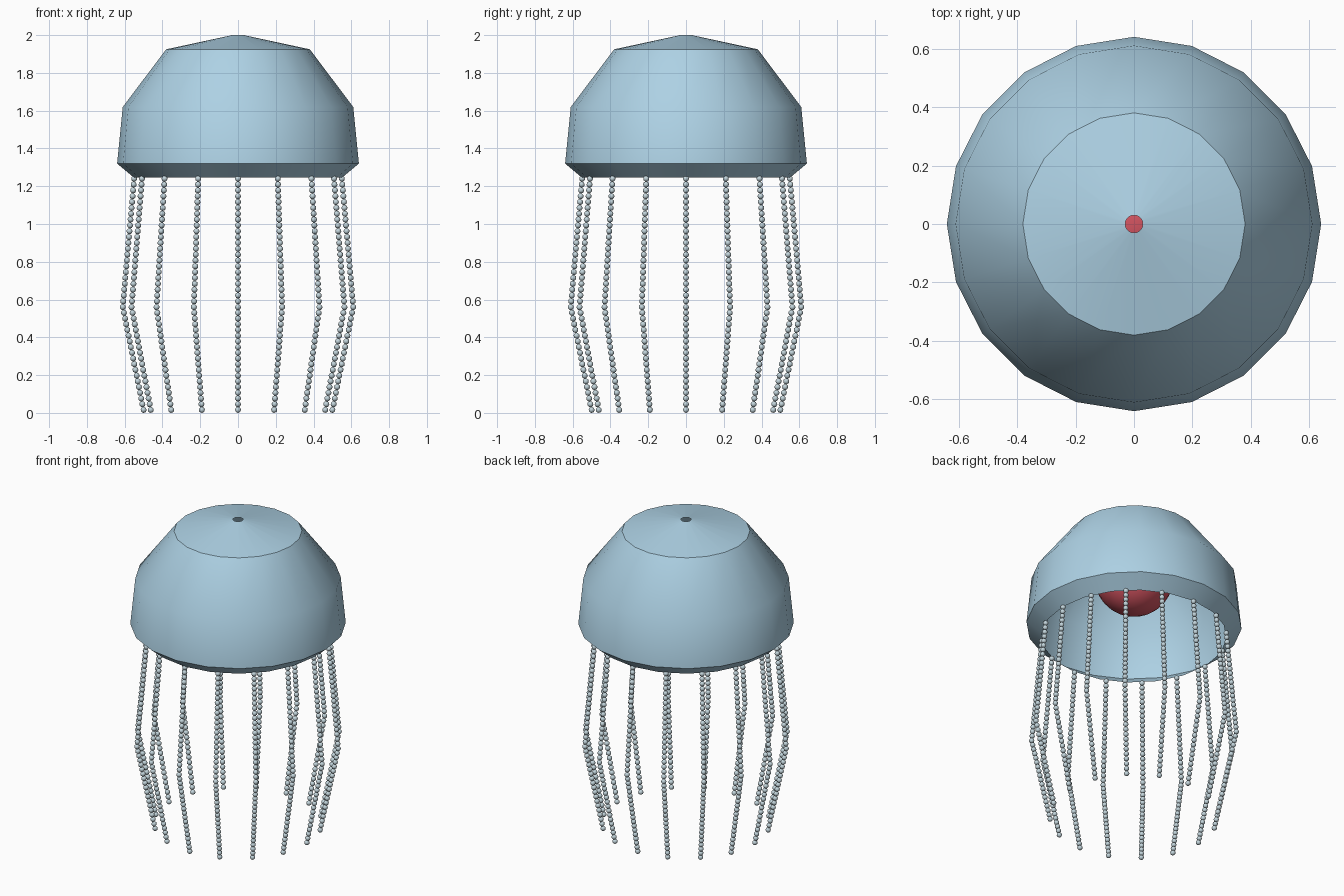
import bpy, bmesh, math
from mathutils import Matrix, Vector

cube = bpy.data.objects.get("Cube")
if cube:
    bpy.data.objects.remove(cube, do_unlink=True)


def material(name, rgb):
    mat = bpy.data.materials.new(name)
    mat.use_nodes = True
    colour = (*rgb, 1.0)
    mat.diffuse_color = colour
    mat.node_tree.nodes["Principled BSDF"].inputs["Base Color"].default_value = colour
    return mat


def mesh_from(bm, name, mat):
    mesh = bpy.data.meshes.new(name)
    bm.to_mesh(mesh)
    bm.free()
    mesh.materials.append(mat)
    return mesh


def add_object(name, mesh):
    obj = bpy.data.objects.new(name, mesh)
    bpy.context.collection.objects.link(obj)
    return obj


def shade_smooth(obj, angle):
    bpy.ops.object.select_all(action="DESELECT")
    obj.select_set(True)
    bpy.context.view_layer.objects.active = obj
    bpy.ops.object.shade_smooth_by_angle(angle=math.radians(angle))


blue = material("pale blue", (0.42, 0.64, 0.78))
red = material("soft red", (0.66, 0.09, 0.12))
grey = material("bead grey", (0.55, 0.67, 0.72))

# Open dome: a profile swept around the vertical axis, with a small top hole
SIDES = 20
profile = [(0.55, 1.245), (0.64, 1.32), (0.61, 1.62), (0.38, 1.925), (0.03, 2.0)]
bm = bmesh.new()
rings = []
for radius, z in profile:
    ring = []
    for i in range(SIDES):
        a = math.tau * i / SIDES
        ring.append(bm.verts.new((radius * math.cos(a), radius * math.sin(a), z)))
    rings.append(ring)
for low, high in zip(rings, rings[1:]):
    for i in range(SIDES):
        j = (i + 1) % SIDES
        bm.faces.new((low[i], low[j], high[j], high[i]))
shade_smooth(add_object("dome_shade", mesh_from(bm, "dome_shade", blue)), 36)

# Round lamp bulb inside the dome
bm = bmesh.new()
bmesh.ops.create_uvsphere(bm, u_segments=32, v_segments=16, radius=0.235,
                          matrix=Matrix.Translation((0, 0, 1.65)))
shade_smooth(add_object("bulb", mesh_from(bm, "bulb", red)), 40)

# One bent string of beads, shared by all strands
BEAD = 0.016
top, knee, tip = Vector((0.55, 0, 1.24)), Vector((0.61, 0, 0.56)), Vector((0.50, 0, BEAD))
points = [top.lerp(knee, i / 22) for i in range(22)]
points += [knee.lerp(tip, i / 18) for i in range(19)]
bm = bmesh.new()
for p in points:
    bmesh.ops.create_icosphere(bm, subdivisions=2, radius=BEAD, matrix=Matrix.Translation(p))
strand = mesh_from(bm, "bead_strand", grey)
strand.shade_smooth()

# Strands hung evenly around the rim
STRANDS = 16
for i in range(STRANDS):
    obj = add_object(f"bead_strand_{i + 1}", strand)
    obj.rotation_euler.z = math.tau * i / STRANDS
